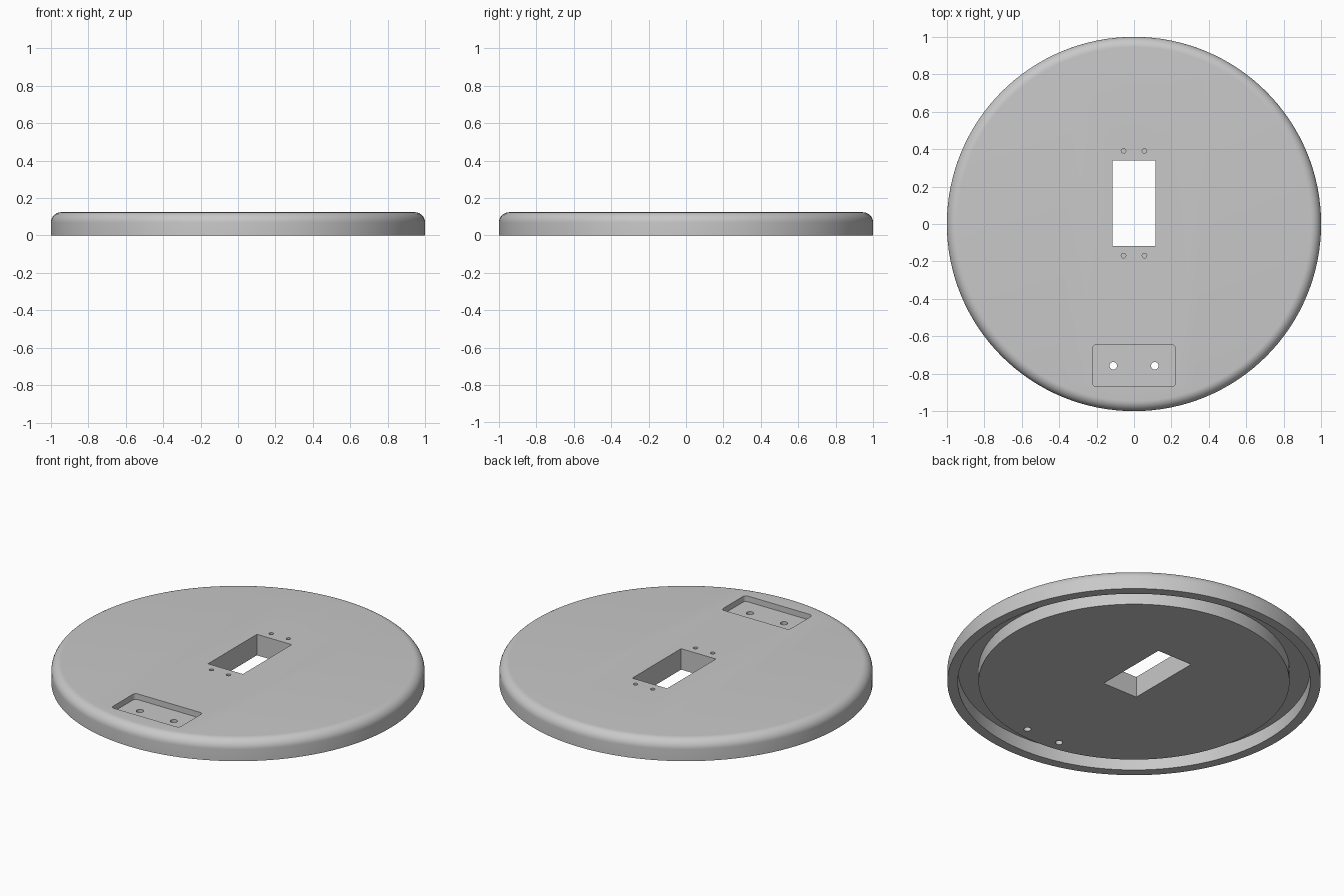
import bpy, bmesh, math

if "Cube" in bpy.data.objects:
    bpy.data.objects.remove(bpy.data.objects["Cube"])

H = 0.124          # disc thickness
SEG = 128

grey = bpy.data.materials.new("light_grey")
grey.diffuse_color = (0.58, 0.58, 0.58, 1)
grey.use_nodes = True
grey.node_tree.nodes["Principled BSDF"].inputs["Base Color"].default_value = grey.diffuse_color


def make_object(name, bm):
    bmesh.ops.recalc_face_normals(bm, faces=bm.faces)
    me = bpy.data.meshes.new(name)
    bm.to_mesh(me)
    bm.free()
    me.materials.append(grey)
    ob = bpy.data.objects.new(name, me)
    bpy.context.collection.objects.link(ob)
    return ob


def add_prism(bm, outline, z0, z1):
    """Closed prism over a 2D outline."""
    low = [bm.verts.new((x, y, z0)) for x, y in outline]
    top = [bm.verts.new((x, y, z1)) for x, y in outline]
    bm.faces.new(low[::-1])
    bm.faces.new(top)
    n = len(outline)
    for i in range(n):
        j = (i + 1) % n
        bm.faces.new((low[i], low[j], top[j], top[i]))


def circle(cx, cy, r, n=24):
    return [(cx + r * math.cos(2 * math.pi * i / n),
             cy + r * math.sin(2 * math.pi * i / n)) for i in range(n)]


def rectangle(cx, cy, hx, hy, r=0.0, n=6):
    """Rectangle outline, with rounded corners when r > 0."""
    pts = []
    for k, (sx, sy) in enumerate(((1, 1), (-1, 1), (-1, -1), (1, -1))):
        for i in range(n + 1 if r else 1):
            a = math.pi / 2 * (k + i / n)
            pts.append((cx + sx * (hx - r) + r * math.cos(a),
                        cy + sy * (hy - r) + r * math.sin(a)))
    return pts


# Round base plate: rounded top edge, ring groove in the underside
R = 0.055
profile = [(0.833, 0), (0.833, 0.078), (0.944, 0.078), (0.944, 0), (1, 0)]
profile += [(1 - R + R * math.cos(a), H - R + R * math.sin(a))
            for a in (math.pi / 2 * i / 10 for i in range(11))]
bm = bmesh.new()
rings = [[bm.verts.new((x, y, z)) for x, y in circle(0, 0, r, SEG)] for r, z in profile]
for a, b in zip(rings, rings[1:]):
    for i in range(SEG):
        j = (i + 1) % SEG
        bm.faces.new((a[i], a[j], b[j], b[i]))
bm.faces.new(rings[0])
bm.faces.new(rings[-1])
plate = make_object("base_plate", bm)

# Cutters: centre slot with blind screw holes, shallow pocket, pocket through holes
slot_cut = bmesh.new()
add_prism(slot_cut, rectangle(0, 0.111, 0.114, 0.228), -0.1, 0.3)
for sx in (-1, 1):
    for y in (0.391, -0.169):
        add_prism(slot_cut, circle(sx * 0.056, y, 0.0125, 16), 0.04, 0.3)
pocket_cut = bmesh.new()
add_prism(pocket_cut, rectangle(0, -0.757, 0.222, 0.111, 0.02), H - 0.034, 0.3)
hole_cut = bmesh.new()
for sx in (-1, 1):
    add_prism(hole_cut, circle(sx * 0.111, -0.757, 0.02), -0.1, 0.25)

cutters = [make_object(n, b) for n, b in (("slot_cutter", slot_cut),
           ("pocket_cutter", pocket_cut), ("hole_cutter", hole_cut))]
for c in cutters:
    m = plate.modifiers.new(c.name, 'BOOLEAN')
    m.operation = 'DIFFERENCE'
    m.solver = 'EXACT'
    m.object = c

# Bake the cuts and remove the cutters
bpy.context.view_layer.objects.active = plate
plate.select_set(True)
for m in list(plate.modifiers):
    bpy.ops.object.modifier_apply(modifier=m.name)
for c in cutters:
    bpy.data.objects.remove(c, do_unlink=True)
bpy.ops.object.shade_smooth_by_angle(angle=math.radians(30))
